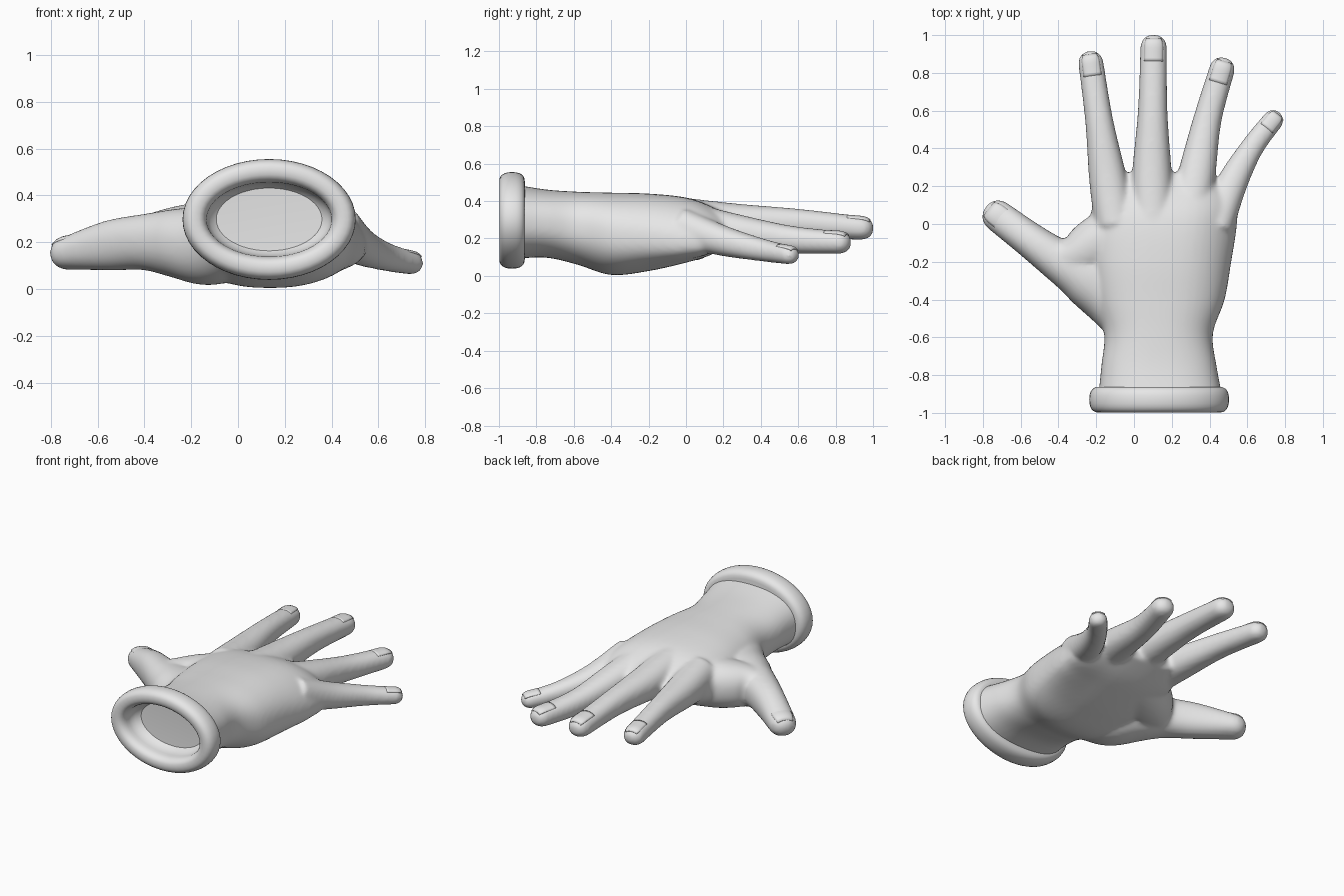
import bpy, bmesh, math
from mathutils import Vector

if "Cube" in bpy.data.objects:
    bpy.data.objects.remove(bpy.data.objects["Cube"])

skin = bpy.data.materials.new("light_grey")
skin.diffuse_color = (0.8, 0.8, 0.8, 1)
skin.use_nodes = True
skin.node_tree.nodes["Principled BSDF"].inputs["Base Color"].default_value = skin.diffuse_color
UP = Vector((0, 0, 1))


def finish(name, bm):
    bmesh.ops.recalc_face_normals(bm, faces=bm.faces)
    me = bpy.data.meshes.new(name)
    bm.to_mesh(me)
    bm.free()
    me.materials.append(skin)
    ob = bpy.data.objects.new(name, me)
    bpy.context.collection.objects.link(ob)
    return ob


def smooth(ob):
    bpy.ops.object.select_all(action='DESELECT')
    ob.select_set(True)
    bpy.context.view_layer.objects.active = ob
    bpy.ops.object.shade_smooth_by_angle(angle=math.radians(60))


def spow(v, e):
    return math.copysign(abs(v) ** e, v)


def spline(pts, n=6):
    """Catmull-Rom through rows of (x, y, z, half width, half height)."""
    out = []
    for i in range(len(pts) - 1):
        p0, p1, p2, p3 = (pts[max(0, min(len(pts) - 1, i + k))] for k in (-1, 0, 1, 2))
        for j in range(n):
            t = j / n
            out.append([b + (c - a) * t / 2 + (a - 2.5 * b + 2 * c - d / 2) * t * t
                        + (3 * b - a - 3 * c + d) / 2 * t ** 3
                        for a, b, c, d in zip(p0, p1, p2, p3)])
    return out + [list(pts[-1])]


def bridge(bm, rings):
    for a, b in zip(rings, rings[1:]):
        for i in range(len(a)):
            j = (i + 1) % len(a)
            bm.faces.new((a[i], a[j], b[j], b[i]))
    bm.faces.new(rings[0])
    bm.faces.new(rings[-1])


def loft(bm, pts, tip=0.0, power=2.2, along=None, sides=28):
    """Closed tube along a path, with an optional rounded tip."""
    rows = spline(pts)
    end = (Vector(rows[-1][:3]) - Vector(rows[-2][:3])).normalized()
    if tip:
        x, y, z, w, h = rows[-1]
        for i in range(1, 6):
            a = i / 5 * math.radians(84)
            c = math.cos(a) ** 0.8
            rows.append([*(Vector((x, y, z)) + end * tip * math.sin(a)), w * c, h * c])
    rings = []
    for i, r in enumerate(rows):
        d = along or (Vector(rows[min(i + 1, len(rows) - 1)][:3])
                      - Vector(rows[max(i - 1, 0)][:3])).normalized()
        side = d.cross(UP).normalized()
        top = side.cross(d)
        ring = []
        for k in range(sides):
            a = 2 * math.pi * k / sides
            u = spow(math.cos(a), 2 / power) * r[3]
            v = spow(math.sin(a), 2 / power) * r[4]
            ring.append(bm.verts.new(Vector(r[:3]) + side * u + top * v))
        rings.append(ring)
    bridge(bm, rings)


# the four fingers share one taper, scaled per finger
TAPER = ((.11, .125), (.099, .096), (.074, .073), (.067, .06))


def finger(scale, *path):
    return [(*p, w * scale, h * scale) for p, (w, h) in zip(path, TAPER)]


digits = {
    "index": finger(1, (-.1, 0, .275), (-.14, .25, .277), (-.185, .55, .278), (-.228, .85, .256)),
    "middle": finger(1.06, (.1, 0, .285), (.095, .27, .285), (.099, .6, .281), (.104, .932, .256)),
    "ring": finger(1.02, (.28, 0, .27), (.33, .25, .237), (.388, .55, .195), (.465, .815, .179)),
    "little": finger(.84, (.43, -.03, .26), (.512, .2, .187), (.622, .4, .14), (.735, .548, .112)),
    "thumb": [(0, -.5, .24, .16, .15), (-.11, -.38, .185, .17, .168), (-.25, -.27, .195, .16, .15),
              (-.4, -.19, .2, .114, .12), (-.55, -.085, .185, .094, .107), (-.717, .04, .155, .085, .073)],
}

# palm and wrist, drooping toward the little finger
bm = bmesh.new()
loft(bm, [(.14, -.92, .29, .33, .2), (.132, -.75, .28, .305, .182), (.13, -.58, .255, .288, .195),
          (.135, -.4, .225, .345, .22), (.14, -.2, .233, .375, .207), (.155, 0, .245, .39, .174),
          (.165, .13, .243, .37, .132), (.14, .27, .24, .24, .06)],
     power=2.35, along=Vector((0, 1, 0)), sides=48)
for v in bm.verts:
    if v.co.y > -.5:
        v.co.z -= max(0, v.co.x - .28) ** 2 * .85 * min(1, (v.co.y + .5) * 2.2)
# webbing between thumb and palm
loft(bm, [(-.46, -.15, .195, .06, .09), (-.33, -.17, .21, .11, .125), (-.18, -.1, .22, .15, .148),
          (0, -.02, .235, .16, .15)])
for pts in digits.values():
    loft(bm, pts, tip=pts[-1][3])
hand = finish("hand", bm)

# fuse the parts into one soft skin
m = hand.modifiers.new("fuse", 'REMESH')
m.mode, m.voxel_size = 'VOXEL', 0.012
m = hand.modifiers.new("soften", 'SMOOTH')
m.factor, m.iterations = 0.5, 12
fused = bpy.data.meshes.new_from_object(hand.evaluated_get(bpy.context.evaluated_depsgraph_get()))
hand.modifiers.clear()
hand.data = fused
fused.materials.clear()
fused.materials.append(skin)

# open the wrist end inside the cuff
bm = bmesh.new()
bm.from_mesh(fused)
bmesh.ops.bisect_plane(bm, geom=bm.verts[:] + bm.edges[:] + bm.faces[:],
                       plane_co=(0, -.865, 0), plane_no=(0, 1, 0), clear_inner=True)
bm.to_mesh(fused)
bm.free()
smooth(hand)

# nails: thin curved plates on the fingertips
for name, pts in digits.items():
    b = Vector(pts[-1][:3])
    w, h = pts[-1][3:]
    rows = spline(pts)
    d = (b - Vector(rows[-2][:3])).normalized()
    side = d.cross(UP).normalized()
    top = side.cross(d)
    bm = bmesh.new()
    grid = []
    for i in range(8):
        s = w * (i / 4 - 1.05)
        f = math.sqrt(1 - (max(0, s) / w) ** 2) ** .8
        grid.append([bm.verts.new(b + d * s + side * spow(math.sin(a), .91) * w * f
                                  + top * (spow(math.cos(a), .91) * h * f + .002))
                     for a in (math.radians(11 * k) for k in range(-4, 5))])
    for r, q in zip(grid, grid[1:]):
        for k in range(8):
            bm.faces.new((r[k], r[k + 1], q[k + 1], q[k]))
    nail = finish(name + "_nail", bm)
    if nail.data.polygons[0].normal.z < 0:
        nail.data.flip_normals()
    m = nail.modifiers.new("thickness", 'SOLIDIFY')
    m.thickness, m.offset = 0.008, -1
    smooth(nail)

# rolled cuff: a rounded lip that runs into a hollow bowl
profile = []
for i in range(-6, 13):
    a = math.radians(15 * i)
    c, s = spow(math.cos(a), .8), spow(math.sin(a), .85)
    profile.append((-.93 - .068 * s, .318 + .052 * c, .208 + .05 * c))
for i in range(1, 10):
    a = math.radians(9.7 * i)
    profile.append((-.93 + .13 * math.sin(a), .266 * math.cos(a), .158 * math.cos(a)))
bm = bmesh.new()
bridge(bm, [[bm.verts.new((.133 + w * math.cos(math.pi * k / 24), y, .297 + h * math.sin(math.pi * k / 24)))
             for k in range(48)] for y, w, h in profile])
smooth(finish("cuff", bm))
